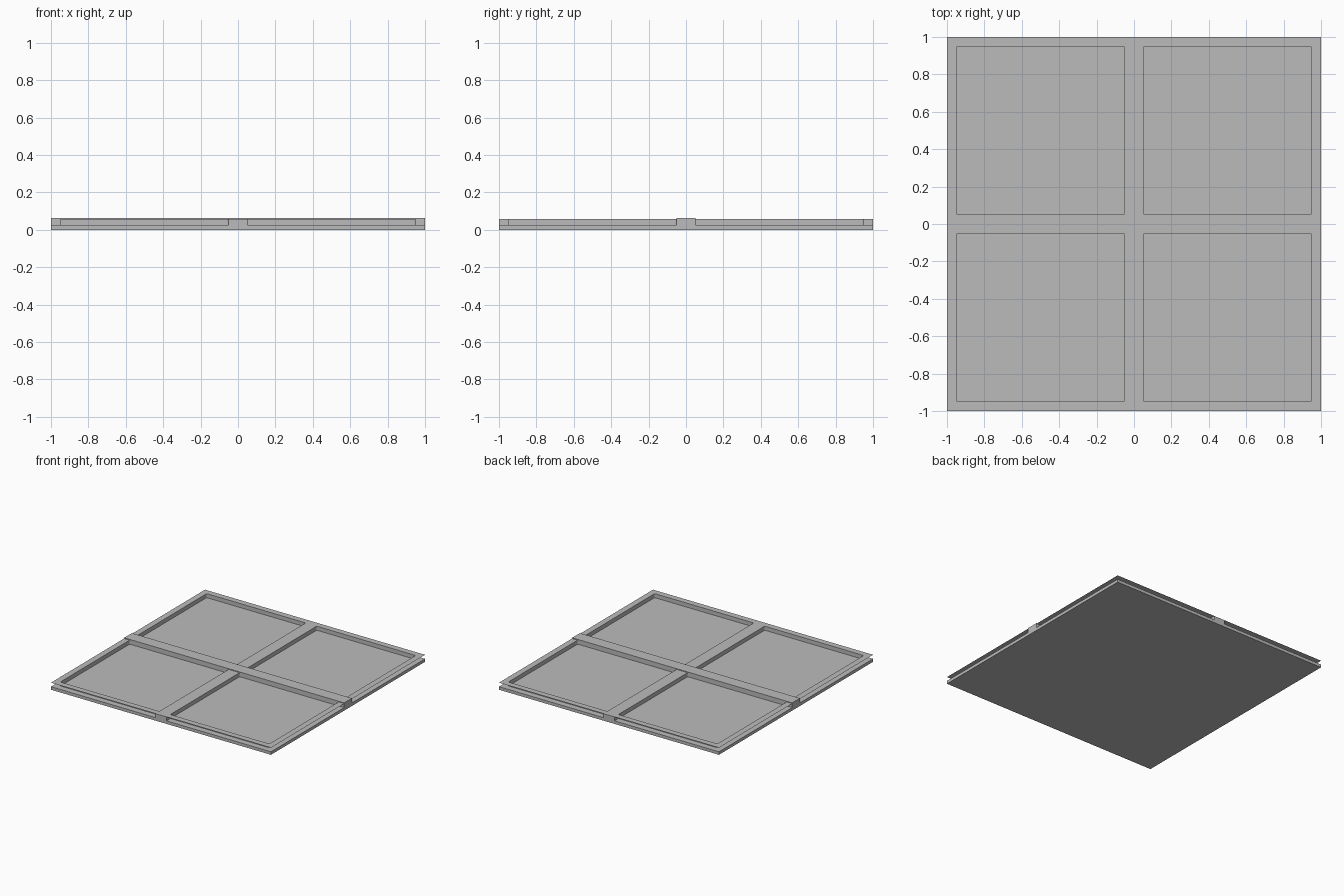
import bpy, bmesh
from math import cos, sin, pi
from mathutils import Vector

cube = bpy.data.objects.get("Cube")
if cube:
    bpy.data.objects.remove(cube)

BASE_TOP, RIM_TOP, BAR_TOP = 0.025, 0.058, 0.064
HALF_BAR, PANEL_EDGE, CORNER = 0.05, 0.95, 0.008

grey = bpy.data.materials.new("plain_grey")
grey.use_nodes = True
grey.diffuse_color = (0.5, 0.5, 0.5, 1)
grey.node_tree.nodes["Principled BSDF"].inputs["Base Color"].default_value = grey.diffuse_color


def add_object(name, bm):
    mesh = bpy.data.meshes.new(name)
    bm.to_mesh(mesh)
    bm.free()
    mesh.materials.append(grey)
    obj = bpy.data.objects.new(name, mesh)
    bpy.context.collection.objects.link(obj)
    return obj


def box(name, width, depth, bottom, top):
    bm = bmesh.new()
    bmesh.ops.create_cube(bm, size=1)
    for v in bm.verts:
        v.co = (v.co.x * width, v.co.y * depth, top if v.co.z > 0 else bottom)
    return add_object(name, bm)


def loop(bm, points):
    verts = [bm.verts.new((x, y, RIM_TOP)) for x, y in points]
    return [bm.edges.new((v, verts[i - 1])) for i, v in enumerate(verts)]


# Base plate and the two crossing bars, the side-to-side one standing proud
box("base_plate", 2, 2, 0, BASE_TOP)
box("long_crossbar", 2, 2 * HALF_BAR, BASE_TOP, BAR_TOP)
box("front_to_back_crossbar", 2 * HALF_BAR, 2, BASE_TOP, RIM_TOP - 0.0005)

# Thin overhanging rim with sunken panel walls: one quarter, mirrored twice
bm = bmesh.new()
outer = loop(bm, [(0, 0), (1, 0), (1, 1), (0, 1)])
low, high = HALF_BAR + CORNER, PANEL_EDGE - CORNER
rounded = []
for i, (cx, cy) in enumerate([(high, high), (low, high), (low, low), (high, low)]):
    for step in range(4):
        a = (i + step / 3) * pi / 2
        rounded.append((cx + CORNER * cos(a), cy + CORNER * sin(a)))
inner = loop(bm, rounded)
bmesh.ops.triangle_fill(bm, use_beauty=True, edges=outer + inner, normal=(0, 0, 1))

# Panel walls drop from the opening to the base
walls = bmesh.ops.extrude_edge_only(bm, edges=inner)["geom"]
for v in walls:
    if isinstance(v, bmesh.types.BMVert):
        v.co.z = BASE_TOP
bm.normal_update()
middle = Vector((0.5, 0.5, 0))
for f in bm.faces:
    centre = f.calc_center_median()
    inward = (middle - centre).xy.to_3d()
    wanted = Vector((0, 0, 1)) if abs(f.normal.z) > 0.5 else inward
    if f.normal.dot(wanted) < 0:
        f.normal_flip()
rim = add_object("panel_rim", bm)
mirror = rim.modifiers.new("quarters", "MIRROR")
mirror.use_axis = (True, True, False)
